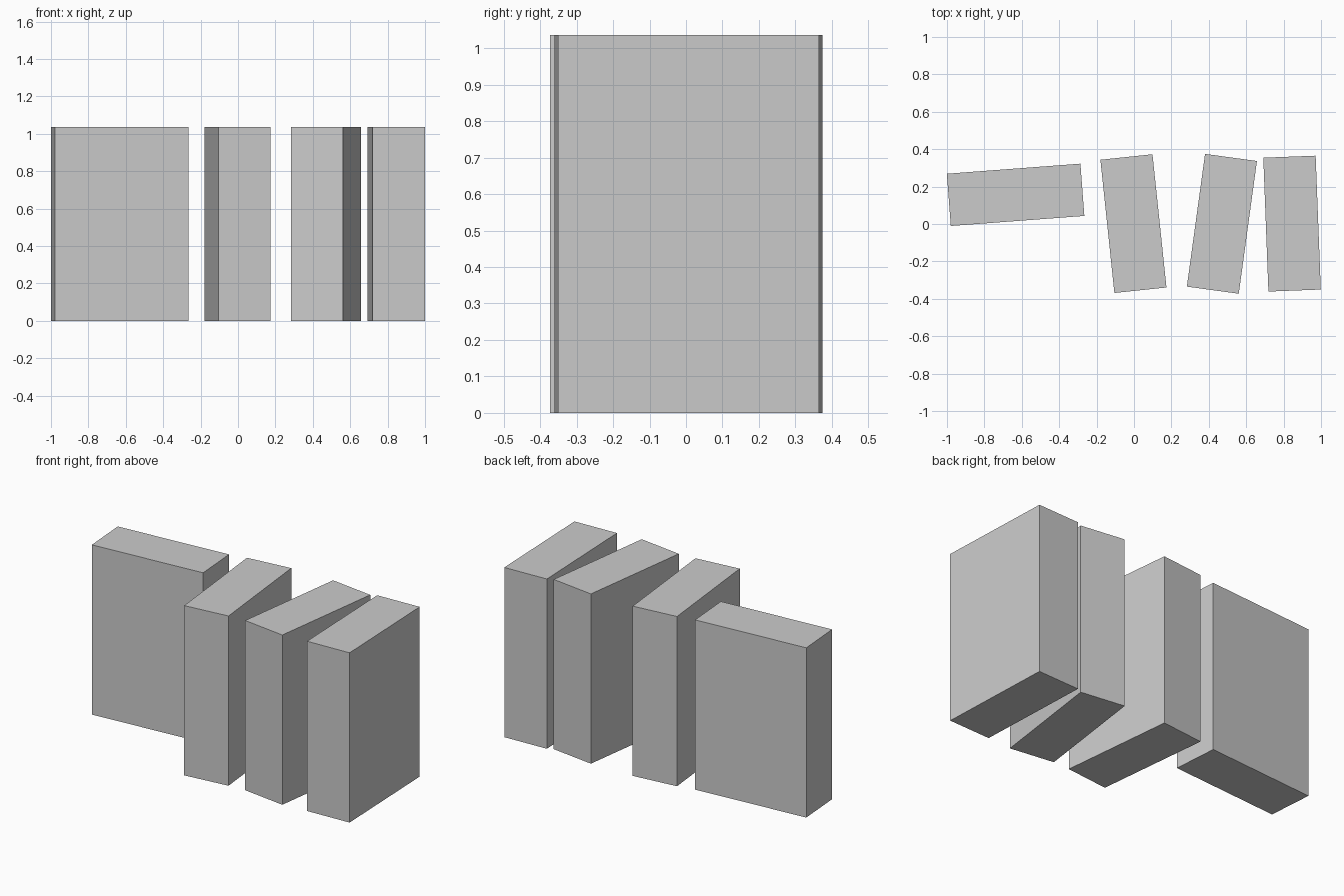
import bpy
import math

if "Cube" in bpy.data.objects:
    bpy.data.objects.remove(bpy.data.objects["Cube"])

WIDTH, DEPTH, HEIGHT = 0.28, 0.716, 1.036

# Upright blocks in a row: name, centre x, centre y, turn about z in degrees
BLOCKS = [
    ("left_block_sideways", -0.633, 0.156, 94.3),
    ("middle_left_block", -0.003, 0.002, 6.0),
    ("middle_right_block", 0.470, 0.001, -7.8),
    ("right_block", 0.845, 0.002, 2.2),
]


def add_block(name, x, y, turn):
    bpy.ops.mesh.primitive_cube_add(
        size=1, location=(x, y, HEIGHT / 2), rotation=(0, 0, math.radians(turn)))
    block = bpy.context.object
    block.name = name
    block.scale = (WIDTH, DEPTH, HEIGHT)
    bpy.ops.object.transform_apply(location=False, rotation=False, scale=True)


for spec in BLOCKS:
    add_block(*spec)
